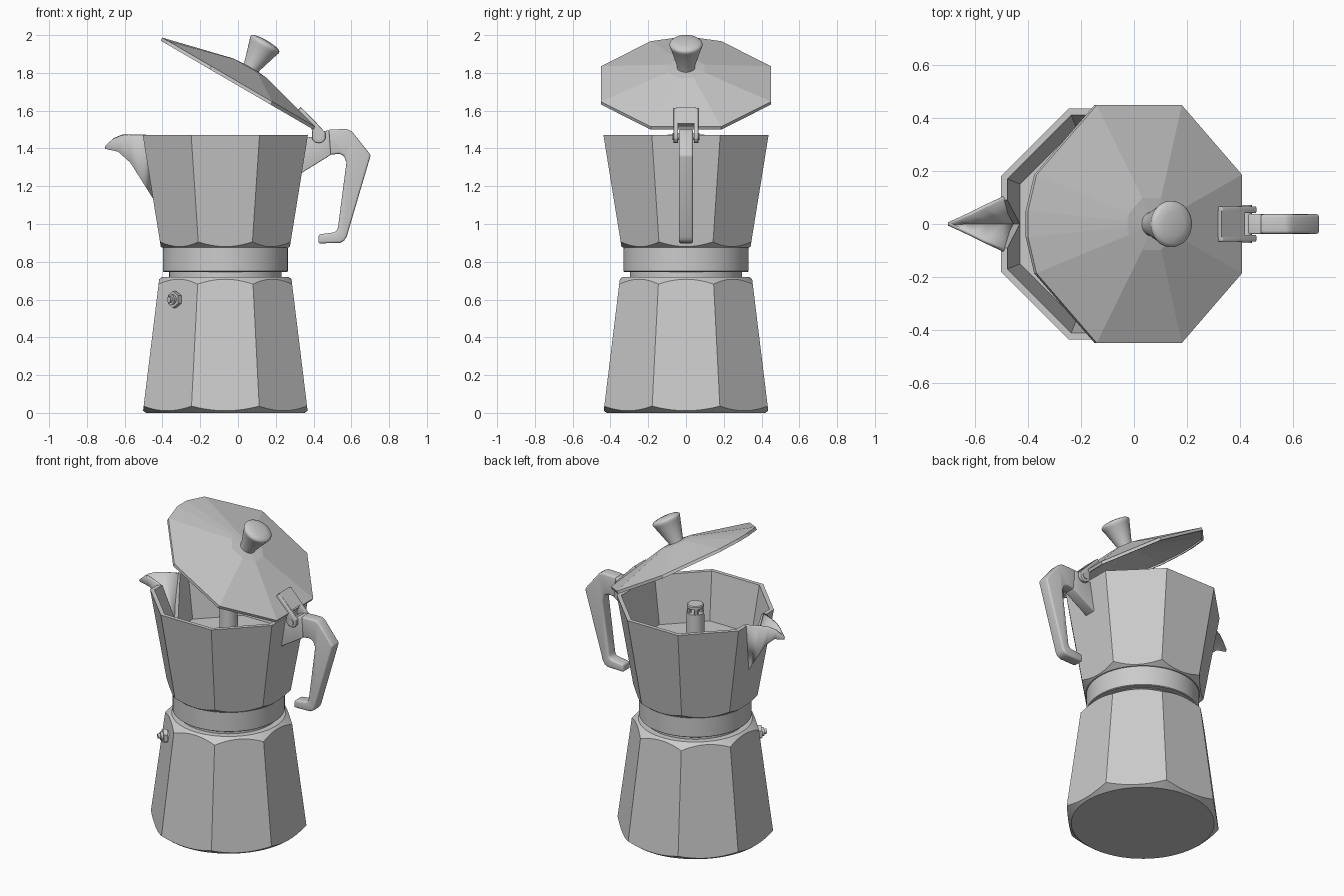
import bpy, bmesh, math
from mathutils import Matrix, Vector

if "Cube" in bpy.data.objects:
    bpy.data.objects.remove(bpy.data.objects["Cube"])

AX = -0.067                      # x of the pot's vertical axis
C8 = math.cos(math.pi / 8)


def make(name, bm, smooth=None):
    bmesh.ops.recalc_face_normals(bm, faces=bm.faces)
    me = bpy.data.meshes.new(name)
    bm.to_mesh(me)
    bm.free()
    ob = bpy.data.objects.new(name, me)
    bpy.context.collection.objects.link(ob)
    if smooth:
        shade(ob, smooth)
    return ob


def activate(ob):
    bpy.ops.object.select_all(action='DESELECT')
    ob.select_set(True)
    bpy.context.view_layer.objects.active = ob


def shade(ob, deg=30):
    activate(ob)
    bpy.ops.object.shade_smooth_by_angle(angle=math.radians(deg))


def loft(name, rings, smooth=None):
    """Closed solid through a list of equally long point rings."""
    bm = bmesh.new()
    vs = [[bm.verts.new(p) for p in r] for r in rings]
    n = len(vs[0])
    for a, b in zip(vs, vs[1:]):
        for i in range(n):
            j = (i + 1) % n
            bm.faces.new((a[i], a[j], b[j], b[i]))
    bm.faces.new(vs[0])
    bm.faces.new(vs[-1])
    return make(name, bm, smooth)


def turned(name, profile, n=64, cx=AX, smooth=30, phase=0.0):
    """Solid of revolution from (radius, z) points."""
    ang = [2 * math.pi * i / n + phase for i in range(n)]
    return loft(name, [[(cx + r * math.cos(a), r * math.sin(a), z) for a in ang]
                       for r, z in profile], smooth)


def octagon(name, profile):
    """Eight-sided solid, radii given to the flats."""
    return turned(name, [(r / C8, z) for r, z in profile], 8, AX, None, math.pi / 8)


def plate(name, pts, y0, y1, bevel=0.0):
    """Front-view outline extruded between two y values."""
    ob = loft(name, [[(x, y, z) for x, z in pts] for y in (y0, y1)])
    if bevel:
        m = ob.modifiers.new("bevel", 'BEVEL')
        m.width, m.segments, m.limit_method = bevel, 3, 'ANGLE'
        m.angle_limit = math.radians(30)
        activate(ob)
        bpy.ops.object.modifier_apply(modifier="bevel")
        shade(ob, 40)
    return ob


def boolean(ob, other, op):
    m = ob.modifiers.new("bool", 'BOOLEAN')
    m.object, m.operation, m.solver = other, op, 'EXACT'
    activate(ob)
    bpy.ops.object.modifier_apply(modifier="bool")
    bpy.data.objects.remove(other)


# Water chamber: octagonal taper trimmed by turned chamfers
base = octagon("water_chamber", [(0.443, -0.05), (0.339, 0.8)])
boolean(base, turned("trim", [(0.42, 0), (0.52, 0.075), (0.52, 0.57), (0.335, 0.72)], 96),
        'INTERSECT')
shade(base, 25)

# Neck and collar
turned("neck", [(0.297, 0.71), (0.297, 0.76)])
turned("collar", [(0.326, 0.746), (0.331, 0.75), (0.331, 0.872), (0.326, 0.88)])


# Jug: chamfered octagon, hollowed, with a V notch for the spout
def jug_r(z):
    return 0.341 + (z - 0.875) * 0.1613


jug = octagon("jug", [(jug_r(0.82), 0.82), (jug_r(1.6), 1.6)])
boolean(jug, turned("trim", [(0.335, 0.875), (0.6, 1.08), (0.6, 1.47)], 96), 'INTERSECT')
boolean(jug, octagon("hollow", [(jug_r(z) - 0.025, z) for z in (1.17, 1.6)]), 'DIFFERENCE')
boolean(jug, loft("notch", [[(x, -0.10, 1.5), (x, 0.10, 1.5), (x, 0, 1.18)]
                            for x in (-0.6, -0.36)]), 'DIFFERENCE')
shade(jug, 25)

# Spout: V channel, (rim x, rim half width, rim z, keel x, keel z) per section
sections = [(-0.495, 0.105, 1.47, -0.447, 1.13), (-0.57, 0.07, 1.47, -0.51, 1.23),
            (-0.62, 0.045, 1.467, -0.57, 1.325), (-0.66, 0.026, 1.45, -0.635, 1.383),
            (-0.705, 0.006, 1.412, -0.705, 1.398)]
bm = bmesh.new()
rows = [[bm.verts.new(p) for p in ((rx, -w, rz), (kx, 0, kz), (rx, w, rz))]
        for rx, w, rz, kx, kz in sections]
for a, b in zip(rows, rows[1:]):
    for i in (0, 1):
        bm.faces.new((a[i], a[i + 1], b[i + 1], b[i]))
bm.faces.new(rows[-1])
spout = make("spout", bm, 30)
# the -y side must face -y so that the thickness grows inwards
if spout.data.polygons[0].normal.y > 0:
    spout.data.flip_normals()
sol = spout.modifiers.new("wall", 'SOLIDIFY')
sol.thickness, sol.offset = 0.014, -1

# Coffee column with its slotted cap
turned("coffee_column", [(0.058, 1.165), (0.052, 1.41)], 32)
turned("column_cap", [(0.05, 1.443), (0.05, 1.458), (0.044, 1.463)], 32)
for i in range(4):
    a = math.pi / 4 + i * math.pi / 2
    turned(f"column_post_{i}", [(0.013, 1.40), (0.013, 1.45)], 8,
           AX + 0.036 * math.cos(a)).location.y = 0.036 * math.sin(a)

# Lid: hollow low pyramid with a small lip over the spout, tilted open
TILT = Matrix.Translation((0.011, 0, 1.726)) @ Matrix.Rotation(math.radians(30.2), 4, 'Y')
R = 0.45
rim = []
for i in range(8):
    a = math.pi / 8 + i * math.pi / 4
    rim.append((R / C8 * math.cos(a), R / C8 * math.sin(a)))
    if i == 3:
        rim += [(-0.487, 0.05), (-0.487, -0.05)]
bm = bmesh.new()
rings = [[bm.verts.new((x * s, y * s, h)) for x, y in rim]
         for s, h in ((1, 0), (1, 0.018), (0.22, 0.112))]
n = len(rim)
top = bm.verts.new((0, 0, 0.12))
for i in range(n):
    j = (i + 1) % n
    for a, b in zip(rings, rings[1:]):
        bm.faces.new((a[i], a[j], b[j], b[i]))
    bm.faces.new((rings[-1][i], rings[-1][j], top))
lid = make("lid", bm)
if max(lid.data.polygons, key=lambda p: p.center.z).normal.z < 0:
    lid.data.flip_normals()
sol = lid.modifiers.new("wall", 'SOLIDIFY')
sol.thickness, sol.offset = 0.014, -1
lid.matrix_world = TILT

# Lid knob
knob = turned("lid_knob", [(0.046, 0.10), (0.047, 0.128), (0.082, 0.242), (0.088, 0.256),
                           (0.086, 0.266), (0.075, 0.275), (0.045, 0.281), (0.012, 0.283)],
              48, 0, 40)
knob.matrix_world = TILT

# Hinge: lid strap, two ears and a pin
plate("hinge_strap", [(0.332, 1.62), (0.312, 1.60), (0.388, 1.515), (0.42, 1.532)], -0.05, 0.05)
ear = [(0.335, 1.617), (0.312, 1.60), (0.392, 1.50), (0.392, 1.45), (0.405, 1.434),
       (0.428, 1.428), (0.45, 1.434), (0.463, 1.452), (0.463, 1.484)]
for side, name in ((-1, "front"), (1, "back")):
    plate("hinge_ear_" + name, ear, side * 0.042, side * 0.066, 0.004)
bm = bmesh.new()
bmesh.ops.create_cone(bm, cap_ends=True, segments=24, radius1=0.018, radius2=0.018, depth=0.142,
                      matrix=Matrix.Translation((0.428, 0, 1.463)) @ Matrix.Rotation(math.pi / 2, 4, 'X'))
make("hinge_pin", bm, 30)

# Handle bracket on the jug and the grip
plate("handle_bracket", [(0.322, 1.27), (0.34, 1.272), (0.458, 1.345), (0.492, 1.366),
                         (0.482, 1.497), (0.45, 1.49), (0.41, 1.465), (0.35, 1.455)],
      -0.038, 0.038, 0.006)
plate("handle_grip", [(0.487, 1.366), (0.535, 1.372), (0.56, 1.362), (0.574, 1.325), (0.529, 0.98),
                      (0.522, 0.962), (0.505, 0.955), (0.428, 0.945), (0.424, 0.897),
                      (0.54, 0.900), (0.562, 0.91), (0.576, 0.935), (0.703, 1.365),
                      (0.605, 1.488), (0.58, 1.503), (0.478, 1.5)],
      -0.037, 0.037, 0.011)

# Safety valve on the front-left facet
out = Vector((-1, -1, 0)).normalized()
bm = bmesh.new()
for r, d0, d1, seg in ((0.030, 0.34, 0.373, 24), (0.044, 0.368, 0.393, 6),
                       (0.026, 0.39, 0.408, 24), (0.015, 0.40, 0.424, 16)):
    pos = Vector((AX, 0, 0.60)) + out * (d0 + d1) / 2
    bmesh.ops.create_cone(bm, cap_ends=True, segments=seg, radius1=r, radius2=r, depth=d1 - d0,
                          matrix=Matrix.Translation(pos) @ out.to_track_quat('Z', 'Y').to_matrix().to_4x4())
make("safety_valve", bm, 30)
